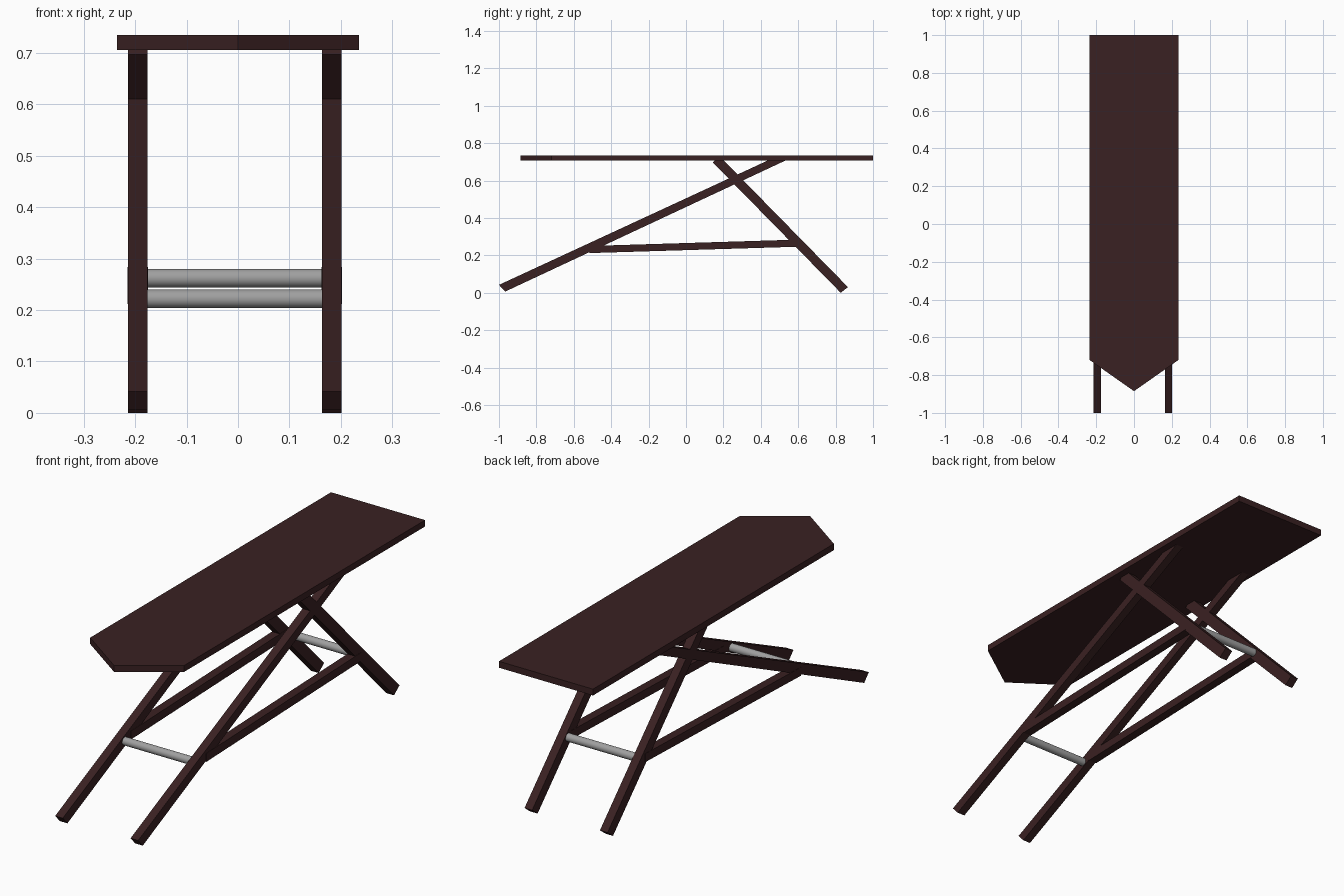
import bpy, bmesh, math
from mathutils import Vector

if "Cube" in bpy.data.objects:
    bpy.data.objects.remove(bpy.data.objects["Cube"])


def material(name, rgb):
    m = bpy.data.materials.new(name)
    m.diffuse_color = (*rgb, 1)
    m.use_nodes = True
    m.node_tree.nodes["Principled BSDF"].inputs["Base Color"].default_value = m.diffuse_color
    return m


WOOD = material("dark_brown_wood", (0.042, 0.0150, 0.0160))
METAL = material("grey_metal", (0.35, 0.35, 0.35))


def prism(name, outline, to3d, shift):
    """Extrude a flat outline along a vector."""
    bm = bmesh.new()
    face = bm.faces.new([bm.verts.new(to3d(a, b)) for a, b in outline])
    ext = bmesh.ops.extrude_face_region(bm, geom=[face])
    verts = [v for v in ext["geom"] if isinstance(v, bmesh.types.BMVert)]
    bmesh.ops.translate(bm, verts=verts, vec=Vector(shift))
    bmesh.ops.recalc_face_normals(bm, faces=bm.faces)
    mesh = bpy.data.meshes.new(name)
    bm.to_mesh(mesh)
    bm.free()
    mesh.materials.append(WOOD)
    bpy.context.collection.objects.link(bpy.data.objects.new(name, mesh))


# Board with a pointed front end
board = [(-0.235, 1.0), (-0.235, -0.72), (0, -0.885), (0.235, -0.72), (0.235, 1.0)]
prism("board", board, lambda x, y: (x, y, 0.706), (0, 0, 0.029))

# Side frames: crossed legs and a stretcher, as (y, z) outlines
long_leg = [(-1.0, 0.042), (-0.967, 0.006), (0.53, 0.706), (0.435, 0.706)]
short_leg = [(0.827, 0.0), (0.866, 0.030), (0.203, 0.706), (0.153, 0.706), (0.143, 0.697)]
stretcher = [(-0.515, 0.212), (0.597, 0.246), (0.597, 0.284), (-0.515, 0.250)]
width = 0.038
for side, x0 in (("left", -0.214), ("right", 0.163)):
    for part, outline, grow in (("long_leg", long_leg, 0), ("short_leg", short_leg, 0),
                                ("stretcher", stretcher, 0.001)):
        prism(f"{part}_{side}", outline, lambda y, z: (x0 - grow, y, z),
              (width + 2 * grow, 0, 0))

# Metal cross rods
for name, y, z in (("front_rod", -0.558, 0.222), ("rear_rod", 0.609, 0.262)):
    bpy.ops.mesh.primitive_cylinder_add(vertices=32, radius=0.018, depth=0.36,
                                        location=(-0.006, y, z),
                                        rotation=(0, math.pi / 2, 0))
    rod = bpy.context.object
    rod.name = name
    rod.data.materials.append(METAL)
    bpy.ops.object.shade_smooth_by_angle()
